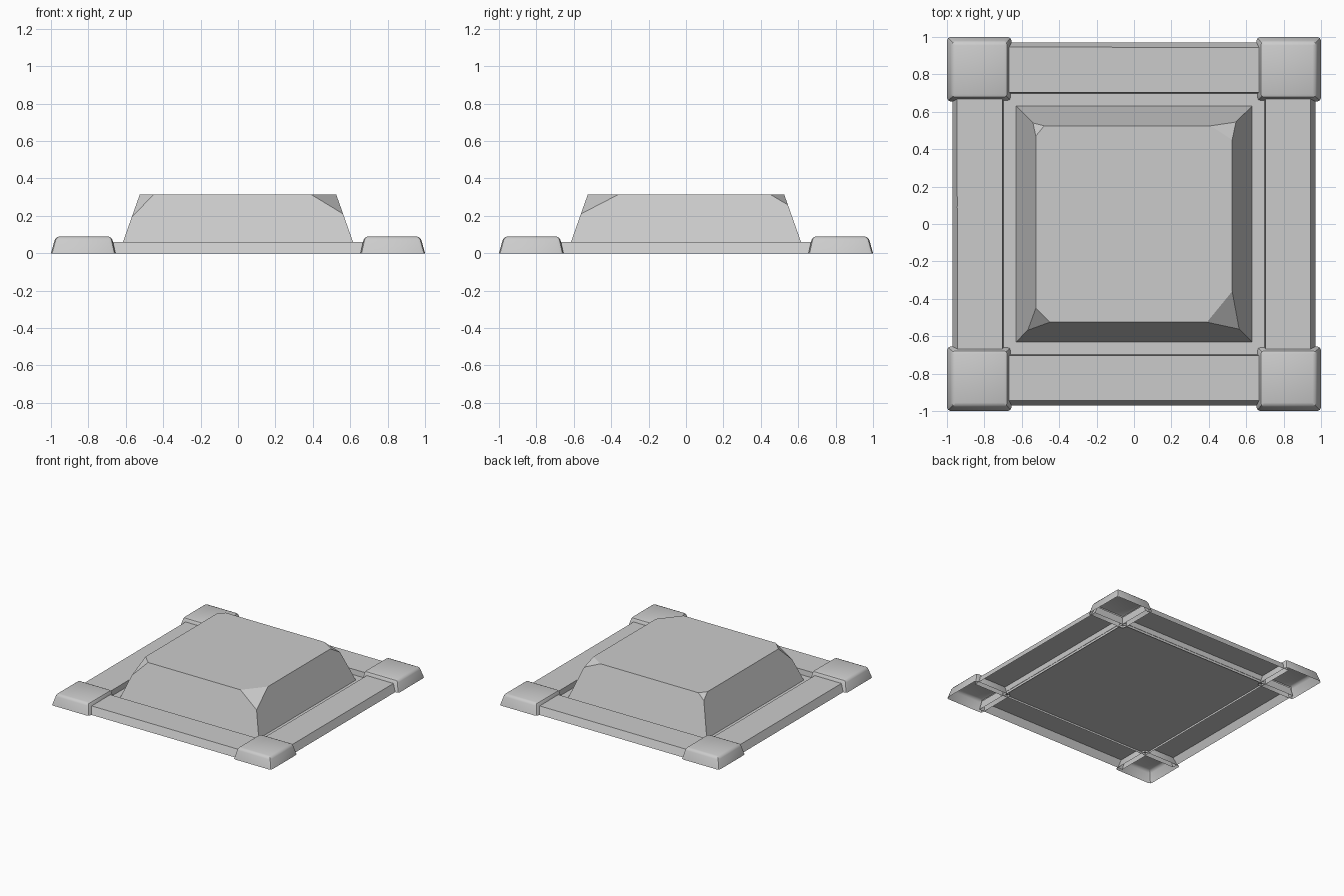
import bpy, bmesh
from mathutils import Matrix
from math import radians

if "Cube" in bpy.data.objects:
    bpy.data.objects.remove(bpy.data.objects["Cube"])


def finish(bm, name, smooth=False):
    bmesh.ops.recalc_face_normals(bm, faces=bm.faces[:])
    me = bpy.data.meshes.new(name)
    bm.to_mesh(me)
    bm.free()
    ob = bpy.data.objects.new(name, me)
    bpy.context.collection.objects.link(ob)
    if smooth:
        bpy.context.view_layer.objects.active = ob
        ob.select_set(True)
        bpy.ops.object.shade_smooth_by_angle(angle=radians(35))
        ob.select_set(False)
    return ob


def tapered_shell(low, high, height, bevel=0):
    """Open-bottomed block; low and high are (x0, x1, y0, y1)."""
    bm = bmesh.new()
    rings = [[bm.verts.new((x, y, z)) for x, y in
              ((b[0], b[2]), (b[1], b[2]), (b[1], b[3]), (b[0], b[3]))]
             for b, z in ((low, 0), (high, height))]
    for i in range(4):
        j = (i + 1) % 4
        bm.faces.new((rings[0][i], rings[0][j], rings[1][j], rings[1][i]))
    bm.faces.new(rings[1])
    if bevel:
        edges = [e for e in bm.edges if not e.is_boundary]
        bmesh.ops.bevel(bm, geom=edges, offset=bevel, segments=2,
                        profile=0.5, affect='EDGES')
    return bm


# Four rails and four corner blocks, repeated by quarter turns
for i, side in enumerate(("front", "right", "back", "left")):
    turn = Matrix.Rotation(radians(90 * i), 4, 'Z')
    bm = tapered_shell((-0.70, 0.70, -0.97, -0.695),
                       (-0.70, 0.70, -0.945, -0.703), 0.06)
    bm.transform(turn)
    finish(bm, side + "_rail")
    bm = tapered_shell((0.655, 1.0, -1.0, -0.655),
                       (0.675, 0.975, -0.975, -0.675), 0.09, 0.02)
    bm.transform(turn)
    finish(bm, side + "_corner_block", True)

# Recessed floor between the rails and the centre stone
bm = bmesh.new()
bmesh.ops.create_grid(bm, x_segments=1, y_segments=1, size=0.70,
                      matrix=Matrix.Translation((0, 0, 0.018)))
finish(bm, "floor_panel")

# Raised centre stone: tapered, each top corner chipped differently
BASE, TOP, H = 0.63, 0.525, 0.315
SLOPE = (BASE - TOP) / (H - 0.018)
# sign x, sign y, chip start along x, along y, and chip foot on the corner edge
chips = [(1, -1, 0.39, 0.36, 0.562), (-1, -1, 0.45, 0.45, 0.568),
         (1, 1, 0.41, 0.45, 0.545), (-1, 1, 0.48, 0.47, 0.54)]
bm = bmesh.new()
for sx, sy, cx, cy, r in chips:
    z = H - (r - TOP) / SLOPE
    for x, y, h in ((BASE, BASE, 0.018), (cx, TOP, H), (TOP, cy, H), (r, r, z)):
        bm.verts.new((sx * x, sy * y, h))
bmesh.ops.convex_hull(bm, input=bm.verts[:])
bmesh.ops.dissolve_limit(bm, angle_limit=radians(2),
                         verts=bm.verts[:], edges=bm.edges[:])
finish(bm, "centre_stone")
